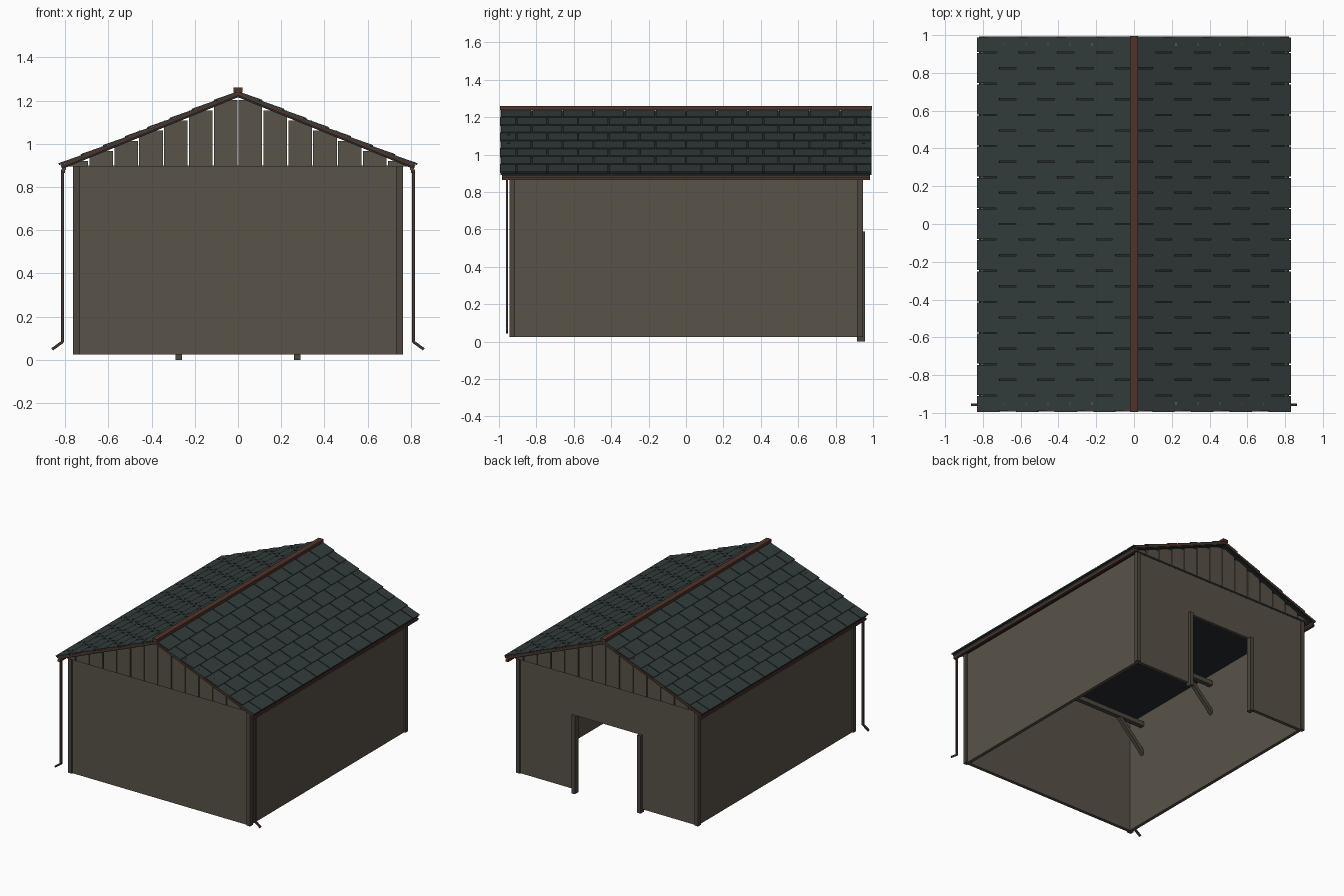
import bpy, bmesh, math
from mathutils import Matrix, Vector

if "Cube" in bpy.data.objects:
    bpy.data.objects.remove(bpy.data.objects["Cube"])


def material(name, rgb):
    lin = [(c / 255 / 12.92) if c <= 10 else ((c / 255 + 0.055) / 1.055) ** 2.4 for c in rgb]
    m = bpy.data.materials.new(name)
    m.diffuse_color = (*lin, 1)
    m.use_nodes = True
    m.node_tree.nodes["Principled BSDF"].inputs["Base Color"].default_value = m.diffuse_color
    return m


WALL = material("weathered_taupe", (88, 82, 72))
TRIM = material("dark_taupe", (76, 71, 62))
ROOF = material("dark_teal", (50, 59, 59))
UNDER = material("deep_teal", (37, 43, 45))
RUST = material("rust_brown", (80, 51, 41))
PIPE = material("dark_pipe", (62, 52, 47))


def boxes(name, mat, items):
    """One object from many boxes: (centre, size, rotation about y)."""
    bm = bmesh.new()
    for centre, size, rot in items:
        mtx = (Matrix.Translation(centre) @ Matrix.Rotation(rot, 4, 'Y')
               @ Matrix.Diagonal((*size, 1)))
        bmesh.ops.create_cube(bm, size=1, matrix=mtx)
    me = bpy.data.meshes.new(name)
    bm.to_mesh(me)
    bm.free()
    me.materials.append(mat)
    ob = bpy.data.objects.new(name, me)
    bpy.context.collection.objects.link(ob)
    return ob


def span(x0, x1, y0, y1, z0, z1):
    return (Vector(((x0 + x1) / 2, (y0 + y1) / 2, (z0 + z1) / 2)),
            (x1 - x0, y1 - y0, z1 - z0), 0)


SIDES = (-1, 1)
T = 0.025            # wall thickness
X, Y = 0.752, 0.935  # outer wall faces
Z0, Z1 = 0.025, 0.9

# Walls
boxes("front_wall", WALL, [span(-X, X, -Y, -Y + T, Z0, Z1)])
for s, n in ((-1, "left"), (1, "right")):
    a, b = sorted((s * X, s * (X - T)))
    boxes(n + "_wall", WALL, [span(a, b, -Y + T, Y - T, Z0, Z1)])

# Back wall around the door opening, with the two door posts
boxes("back_wall", WALL, [span(-X, -0.275, Y - T, Y, Z0, Z1),
                          span(0.275, X, Y - T, Y, Z0, Z1),
                          span(-0.275, 0.275, Y - T, Y, 0.585, Z1)])
boxes("door_posts", TRIM, [span(s * 0.275 - 0.015, s * 0.275 + 0.015, 0.915, 0.957, 0, 0.588)
                           for s in SIDES])

# Corner boards
boxes("corner_boards", TRIM, [((s * 0.747, t * 0.929, (Z0 + Z1) / 2), (0.032, 0.032, Z1 - Z0), 0)
                              for s in SIDES for t in SIDES])

# Roof geometry: helper places a box on a slope
A = math.atan2(0.335, 0.82)
L = 0.82 / math.cos(A)
RIDGE = 1.235


def on_slope(s, d, h, y, length, width, thick, tilt=0):
    c = (s * (d * math.cos(A) + h * math.sin(A)), y,
         RIDGE - d * math.sin(A) + h * math.cos(A))
    return (c, (length, width, thick), s * (A + tilt))


# Gable boards with flat tops that just pierce the roof
step = 0.115
planks = []
for t in SIDES:
    for s in SIDES:
        for k in range(7):
            x0, x1 = k * step, min((k + 1) * step, 0.8)
            top = RIDGE - 0.4085 * (x0 + 0.62 * (x1 - x0)) - 0.004
            a, b = sorted((s * (x0 + 0.003), s * (x1 - 0.003)))
            if top > Z1:
                planks.append(span(a, b, t * 0.95 - 0.008, t * 0.95 + 0.008, Z1 - 0.005, top))
boxes("gable_boards", WALL, planks)

# Roof decks
boxes("roof_deck", UNDER, [on_slope(s, L / 2, -0.009, 0, L, 1.97, 0.018) for s in SIDES])

# Shingles in staggered rows
rows, width = 8, 1.98 / 12
pitch = L / rows
tiles = []
for s in SIDES:
    for r in range(rows):
        off = (r % 2) * width / 2
        for k in range(13):
            y0 = max(-0.99, -0.99 + k * width - off)
            y1 = min(0.99, -0.99 + (k + 1) * width - off)
            if y1 - y0 < 0.02:
                continue
            if y0 <= -0.989 and r % 2:
                y0 -= 0.008
            if y1 >= 0.989 and r % 2 == 0:
                y1 += 0.005
            tiles.append(on_slope(s, (r + 0.5) * pitch, 0.006, (y0 + y1) / 2,
                                  pitch + 0.012, y1 - y0 - 0.007, 0.009, -0.05))
boxes("shingles", ROOF, tiles)

# Barge boards on the roof ends and the ridge beam
boxes("barge_boards", RUST, [on_slope(s, L / 2, -0.004, t * 0.988, L, 0.008, 0.014)
                             for s in SIDES for t in SIDES])
boxes("ridge_cap", RUST, [span(-0.021, 0.021, -0.995, 0.995, 1.238, 1.26)])

# Eaves: fascia board and gutter
boxes("fascia", WALL, [((s * 0.804, 0, 0.894), (0.014, 1.97, 0.028), 0) for s in SIDES])
boxes("gutters", RUST, [((s * 0.81, 0, 0.873), (0.02, 1.97, 0.016), 0) for s in SIDES])

# Soffits close the gap between walls and eaves, ceiling closes the room
boxes("ceiling", UNDER, [span(-0.74, 0.74, -0.925, 0.925, 0.888, 0.896)])

# Downspouts with kicked-out feet
for s, n in ((-1, "left"), (1, "right")):
    boxes(n + "_downspout", PIPE, [
        ((s * 0.812, -0.957, 0.477), (0.013, 0.013, 0.79), 0),
        ((s * 0.835, -0.957, 0.067), (0.062, 0.013, 0.013), s * math.radians(36))])

# Tie beams with knee braces to the walls
ties, braces = [], []
for y in (-0.775, -0.03, 0.72):
    ties.append(((0, y, 0.815), (1.47, 0.035, 0.035), 0))
    for s in SIDES:
        braces.append(((s * 0.625, y, 0.69), (0.32, 0.028, 0.028), s * math.radians(45)))
boxes("tie_beams", TRIM, ties)
boxes("knee_braces", TRIM, braces)
